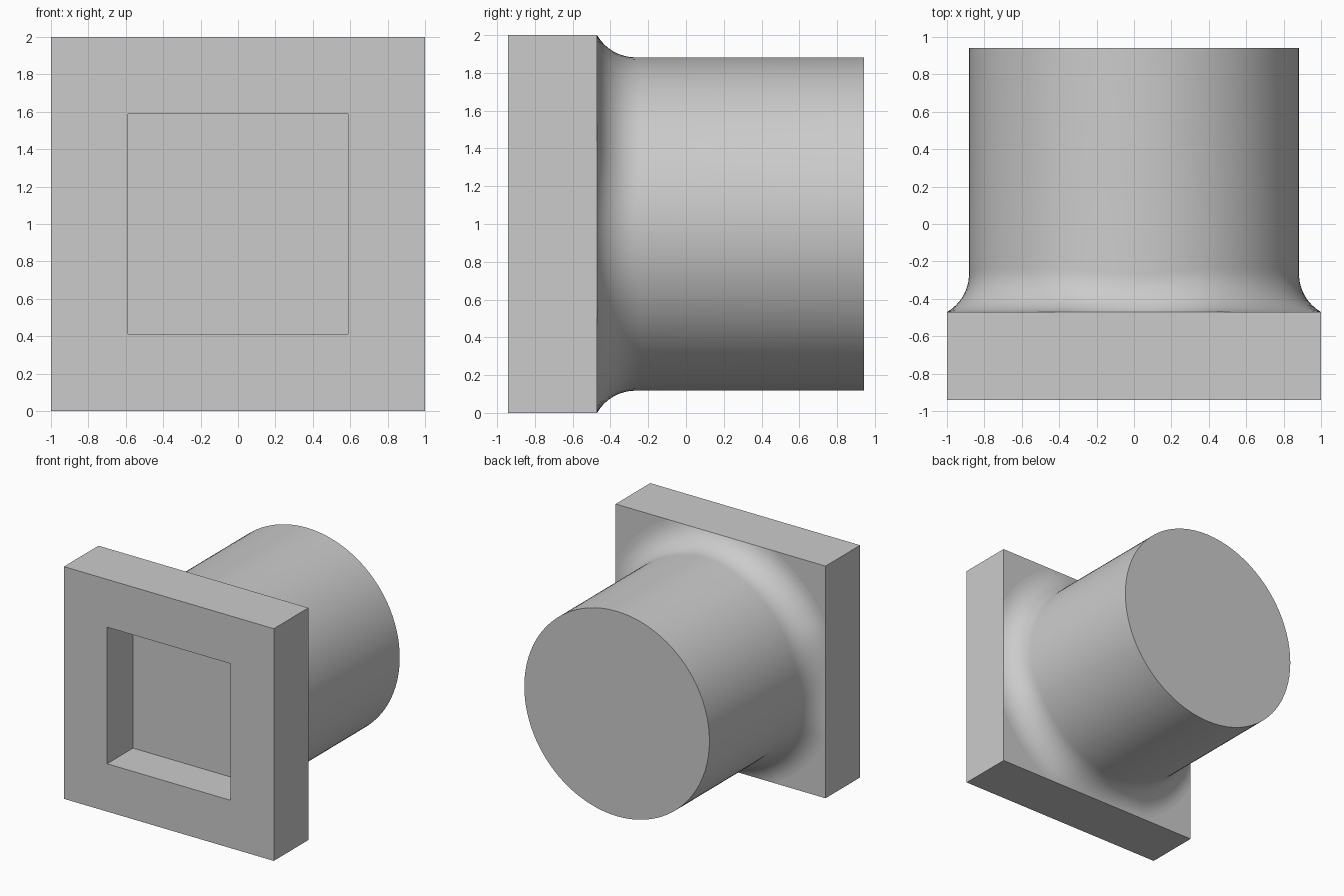
import bpy, bmesh, math
from mathutils import Vector

cube = bpy.data.objects.get("Cube")
if cube:
    bpy.data.objects.remove(cube)

# Dimensions
U = 2 / 17                     # one design unit
HALF = 1.0                     # half width of the flange
FRONT, BACK, END = -8 * U, -4 * U, 8 * U
RADIUS, FILLET = 7.5 * U, 2 * U
POCKET, FLOOR = 5 * U, FRONT + 3 * U
STEPS, ARC = 12, 12            # divisions per eighth turn and along the fillet

grey = bpy.data.materials.new("plain grey")
grey.use_nodes = True
grey.diffuse_color = (0.6, 0.6, 0.6, 1)
grey.node_tree.nodes["Principled BSDF"].inputs["Base Color"].default_value = (0.6, 0.6, 0.6, 1)

bm = bmesh.new()


def add(x, y, z):
    return bm.verts.new((x, y, z + 1))


def square(half, y):
    """Four corners, counter-clockwise from the +x, +z one."""
    return [add(sx * half, y, sz * half) for sx, sz in ((1, 1), (-1, 1), (-1, -1), (1, -1))]


def bridge(a, b, smooth=False):
    n = len(a)
    for i in range(n):
        face = bm.faces.new((a[i], a[(i + 1) % n], b[(i + 1) % n], b[i]))
        face.smooth = smooth


def fillet_points(angle):
    """Arc of a ball rolling on the shaft and on the flange face or its edge."""
    turn = round(angle / (math.pi / 2)) * math.pi / 2
    local = angle - turn
    reach = RADIUS + FILLET
    over = max(0, reach * math.cos(local) - HALF)
    drop = math.sqrt(FILLET ** 2 - over ** 2)
    centre = Vector((reach * math.cos(local), BACK + drop, reach * math.sin(local)))
    to_shaft = Vector((-math.cos(local), 0, -math.sin(local)))
    to_plate = Vector((-over, -drop, 0)).normalized()
    points = []
    for i in range(ARC + 1):
        p = centre + to_plate.slerp(to_shaft, i / ARC) * FILLET
        c, s = math.cos(turn), math.sin(turn)
        points.append((p.x * c - p.z * s, p.y, p.x * s + p.z * c))
    return points


# Flange front with its square pocket
outer = square(HALF, FRONT)
mouth = square(POCKET, FRONT)
floor = square(POCKET, FLOOR)
bridge(outer, mouth)
bridge(mouth, floor)
bm.faces.new(floor)

# Angles: along each flange edge, then across each corner
limit = math.acos(HALF / (RADIUS + FILLET))
angles = []
for q in range(4):
    base = q * math.pi / 2
    angles += [base - limit + 2 * limit * i / STEPS for i in range(STEPS)]
    angles += [base + limit + (math.pi / 2 - 2 * limit) * i / STEPS for i in range(STEPS)]

# Fillet and round shaft
columns = [[add(*p) for p in fillet_points(a)] for a in angles]
rings = [list(r) for r in zip(*columns)]
rings.append([add(RADIUS * math.cos(a), END, RADIUS * math.sin(a)) for a in angles])
for a, b in zip(rings, rings[1:]):
    bridge(a, b, True)
bm.faces.new(rings[-1])

# Flange sides and the flat corners behind it
back = square(HALF, BACK)
foot = rings[0]
count = len(foot)
for q in range(4):
    start = q * 2 * STEPS
    edge = [foot[(start + i) % count] for i in range(STEPS + 1)]
    corner = [foot[(start + STEPS + i) % count] for i in range(STEPS + 1)]
    bm.faces.new([outer[q - 1], back[q - 1]] + edge + [back[q], outer[q]])
    bm.faces.new(corner + [back[q]])

bmesh.ops.recalc_face_normals(bm, faces=bm.faces[:])
mesh = bpy.data.meshes.new("flanged_plug")
bm.to_mesh(mesh)
bm.free()
mesh.materials.append(grey)
plug = bpy.data.objects.new("flanged_plug", mesh)
bpy.context.collection.objects.link(plug)
